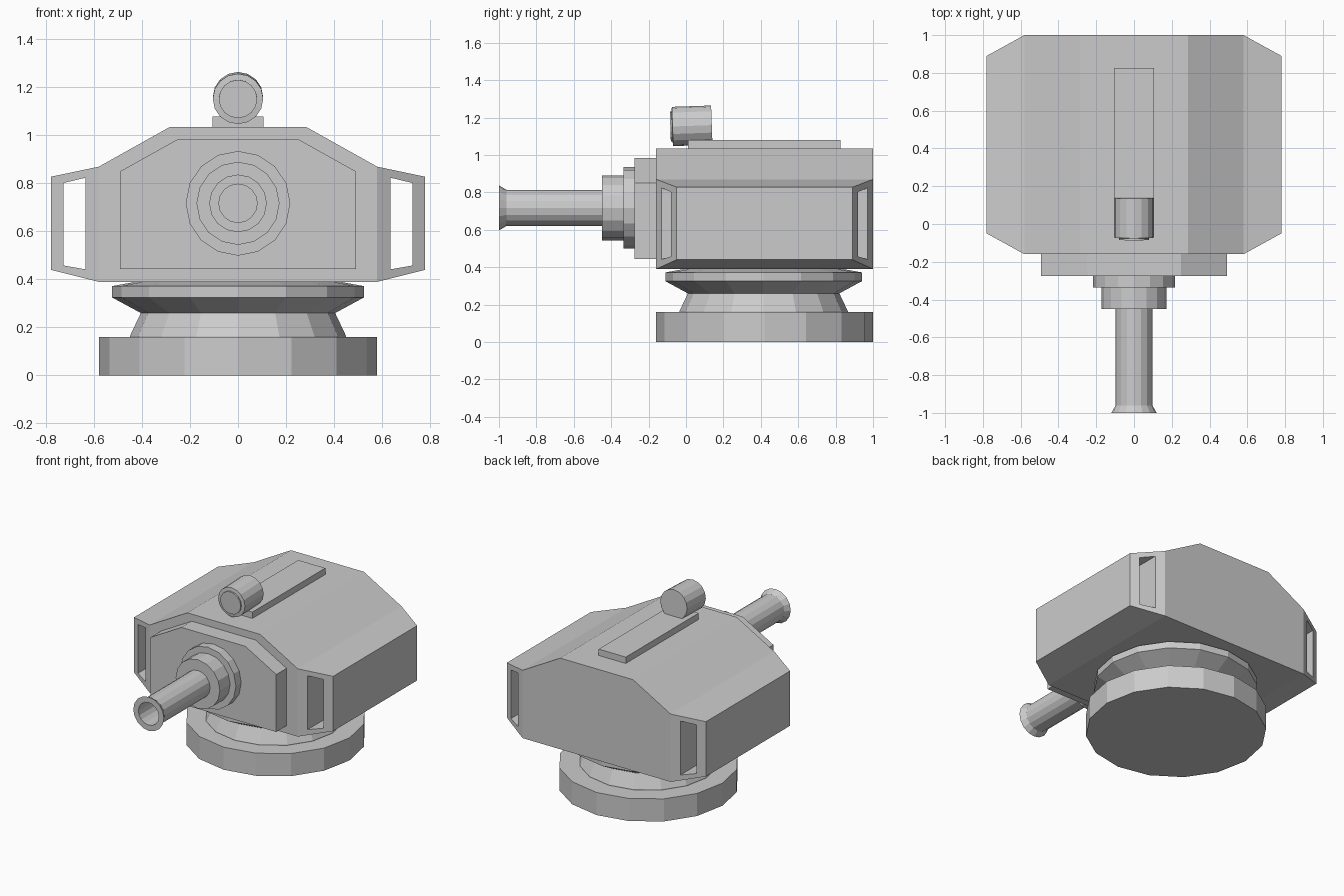
import bpy, bmesh, math
from mathutils import Matrix

if "Cube" in bpy.data.objects:
    bpy.data.objects.remove(bpy.data.objects["Cube"])

def make(name, verts, faces):
    me = bpy.data.meshes.new(name)
    bm = bmesh.new()
    vs = [bm.verts.new(v) for v in verts]
    for f in faces:
        bm.faces.new([vs[i] for i in f])
    bmesh.ops.recalc_face_normals(bm, faces=bm.faces)
    bm.to_mesh(me)
    bm.free()
    ob = bpy.data.objects.new(name, me)
    bpy.context.collection.objects.link(ob)
    return ob

def lathe(name, profile, center, axis='Z', n=16):
    """Spin (radius, position) pairs around an axis through center, capped at both ends."""
    cx, cy, cz = center
    verts, faces = [], []
    for r, h in profile:
        for k in range(n):
            a = 2 * math.pi * k / n
            u, v = r * math.cos(a), r * math.sin(a)
            verts.append((cx + u, cy + v, cz + h) if axis == 'Z' else (cx + u, cy + h, cz + v))
    for j in range(len(profile) - 1):
        for k in range(n):
            m = (k + 1) % n
            faces.append((j*n + k, j*n + m, (j+1)*n + m, (j+1)*n + k))
    last = (len(profile) - 1) * n
    faces += [tuple(range(n)), tuple(range(last, last + n))]
    return make(name, verts, faces)

def prism(name, outline, y0, y1):
    """Extrude an (x, z) outline along y."""
    n = len(outline)
    verts = [(x, y, z) for y in (y0, y1) for x, z in outline]
    faces = [(i, (i+1) % n, n + (i+1) % n, n + i) for i in range(n)]
    faces += [tuple(range(n)), tuple(range(n, 2*n))]
    return make(name, verts, faces)

def mirrored(half):
    return half + [(-x, z) for x, z in reversed(half)]

# Base and swivel neck
lathe("base", [(0.58, 0), (0.58, 0.16)], (0, 0.42, 0))
lathe("swivel_neck", [(0.45, 0.15), (0.45, 0.165), (0.405, 0.26), (0.525, 0.325),
                      (0.525, 0.372), (0.40, 0.395)], (0, 0.415, 0))

# Main housing: outline with chamfered side pods
outline = mirrored([(0.58, 0.39), (0.78, 0.44), (0.78, 0.828), (0.58, 0.87), (0.285, 1.035)])
n = len(outline)
verts = []
for end, inset in ((-0.16, 0.11), (1.0, -0.11)):
    verts += [(x, end + (inset if abs(x) > 0.7 else 0), z) for x, z in outline]
faces = [(i, (i+1) % n, n + (i+1) % n, n + i) for i in range(n)]
for o in (0, n):
    faces += [tuple(o + i for i in f) for f in ((0, 3, 4, 5, 6, 9), (0, 1, 2, 3), (6, 7, 8, 9))]
housing = make("housing", verts, faces)

# Open slots running through both side pods
for side, s in (("right", 1), ("left", -1)):
    cutter = prism("slot_cutter_" + side, [(s*x, z) for x, z in
                   ((0.635, 0.442), (0.727, 0.458), (0.727, 0.802), (0.635, 0.824))], -0.4, 1.3)
    cutter.hide_render = True
    cutter.hide_viewport = True
    mod = housing.modifiers.new("slot_" + side, 'BOOLEAN')
    mod.operation = 'DIFFERENCE'
    mod.solver = 'EXACT'
    mod.object = cutter

# Front plate
prism("front_plate", mirrored([(0.492, 0.443), (0.492, 0.85), (0.25, 0.985)]), -0.275, -0.15)

# Barrel mount collars and hollow flared barrel
axis = (0, 0, 0.717)
lathe("barrel_mount", [(0.218, -0.27), (0.218, -0.335), (0.173, -0.335), (0.173, -0.45)], axis, 'Y')
lathe("barrel", [(0.097, -0.44), (0.097, -0.96), (0.12, -1.0), (0.08, -1.0), (0.08, -0.65)], axis, 'Y')

# Top rail and sight
prism("top_rail", mirrored([(0.106, 1.03), (0.106, 1.08)]), 0.01, 0.825)
sight = lathe("sight", [(0.105, 0.105), (0.105, -0.105), (0.08, -0.108), (0.08, -0.117)], (0, 0, 0), 'Y')
sight.data.transform(Matrix.Translation((0, 0.033, 1.156)) @ Matrix.Rotation(math.radians(2), 4, 'X'))
